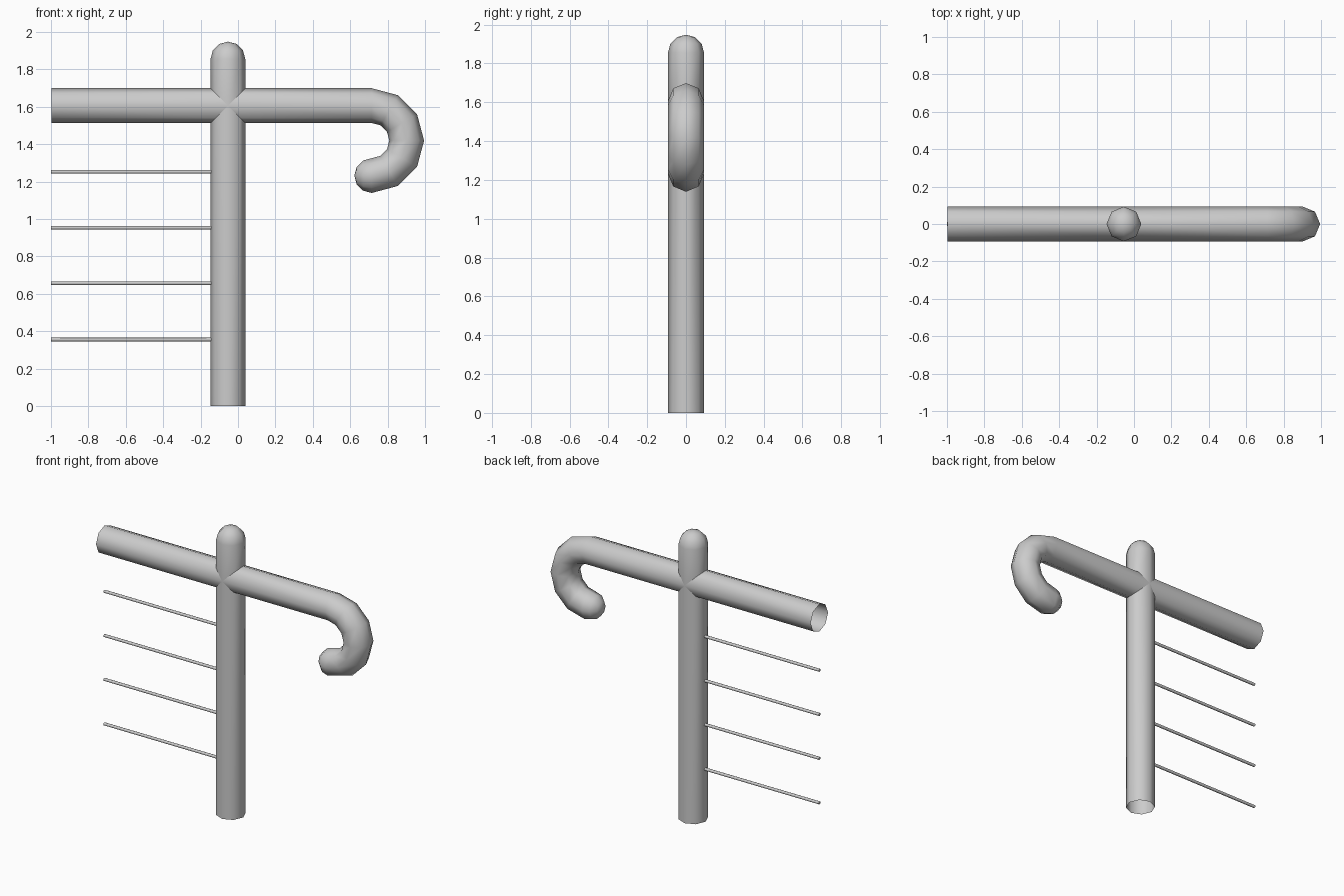
import bpy, bmesh
from math import sin, cos, pi, radians
from mathutils import Vector

if "Cube" in bpy.data.objects:
    bpy.data.objects.remove(bpy.data.objects["Cube"])

R = 0.093                       # pipe radius
SIDES = 8
Y = Vector((0, 1, 0))
HUB = Vector((-0.054, 0, 1.606))  # where post and arm cross


def ring(c, d, r=R, miter=False, sides=SIDES):
    """Circle of points around c facing d; miter bends it to a 45 degree joint."""
    c, d = Vector(c), Vector(d)
    u = Y.cross(d)
    pts = []
    for k in range(sides):
        a = 2 * pi * k / sides
        s = r * cos(a)
        pts.append(c + u * s + Y * (r * sin(a)) + (d * abs(s) if miter else d * 0))
    return pts


def dome(c, d):
    """Rings of a rounded end cap."""
    return [ring(Vector(c) + Vector(d) * R * sin(radians(t)), d, R * cos(radians(t)))
            for t in (30, 60, 90)]


def tube(name, rings, caps=False):
    bm = bmesh.new()
    loops = [[bm.verts.new(p) for p in r] for r in rings]
    n = len(rings[0])
    for a, b in zip(loops, loops[1:]):
        for j in range(n):
            k = (j + 1) % n
            bm.faces.new((a[j], a[k], b[k], b[j]))
    if caps:
        bm.faces.new(loops[0][::-1])
        bm.faces.new(loops[-1])
    bmesh.ops.remove_doubles(bm, verts=bm.verts, dist=1e-5)
    me = bpy.data.meshes.new(name)
    bm.to_mesh(me)
    bm.free()
    ob = bpy.data.objects.new(name, me)
    bpy.context.collection.objects.link(ob)
    bpy.ops.object.select_all(action='DESELECT')
    ob.select_set(True)
    bpy.context.view_layer.objects.active = ob
    bpy.ops.object.shade_smooth_by_angle(angle=radians(62))
    return ob


up, down, left, right = (Vector(v) for v in ((0, 0, 1), (0, 0, -1), (-1, 0, 0), (1, 0, 0)))

# Post, open at the bottom, rounded at the top
tube("post_lower", [ring(HUB, down, miter=True), ring((HUB.x, 0, 0), down)])
top = (HUB.x, 0, 1.855)
tube("post_upper", [ring(HUB, up, miter=True), ring(top, up)] + dome(top, up))

# Left arm, open at the end
tube("arm_left", [ring(HUB, left, miter=True), ring((-0.998, 0, HUB.z), left)])

# Right arm curling down into a rounded hook
BEND = 0.187
cx, cz = 0.715, HUB.z - BEND
path = [ring(HUB, right, miter=True)]
for i in range(7):
    t = radians(30 * i)
    path.append(ring((cx + BEND * sin(t), 0, cz + BEND * cos(t)), (cos(t), 0, -sin(t))))
tube("arm_hook", path + dome((cx, 0, cz - BEND), left))

# Thin horizontal rods
for i, z in enumerate((0.355, 0.656, 0.953, 1.252)):
    tube(f"rod_{i + 1}", [ring((HUB.x - R + 0.005, 0, z), left, 0.01),
                          ring((-1.0, 0, z), left, 0.01)], caps=True)
